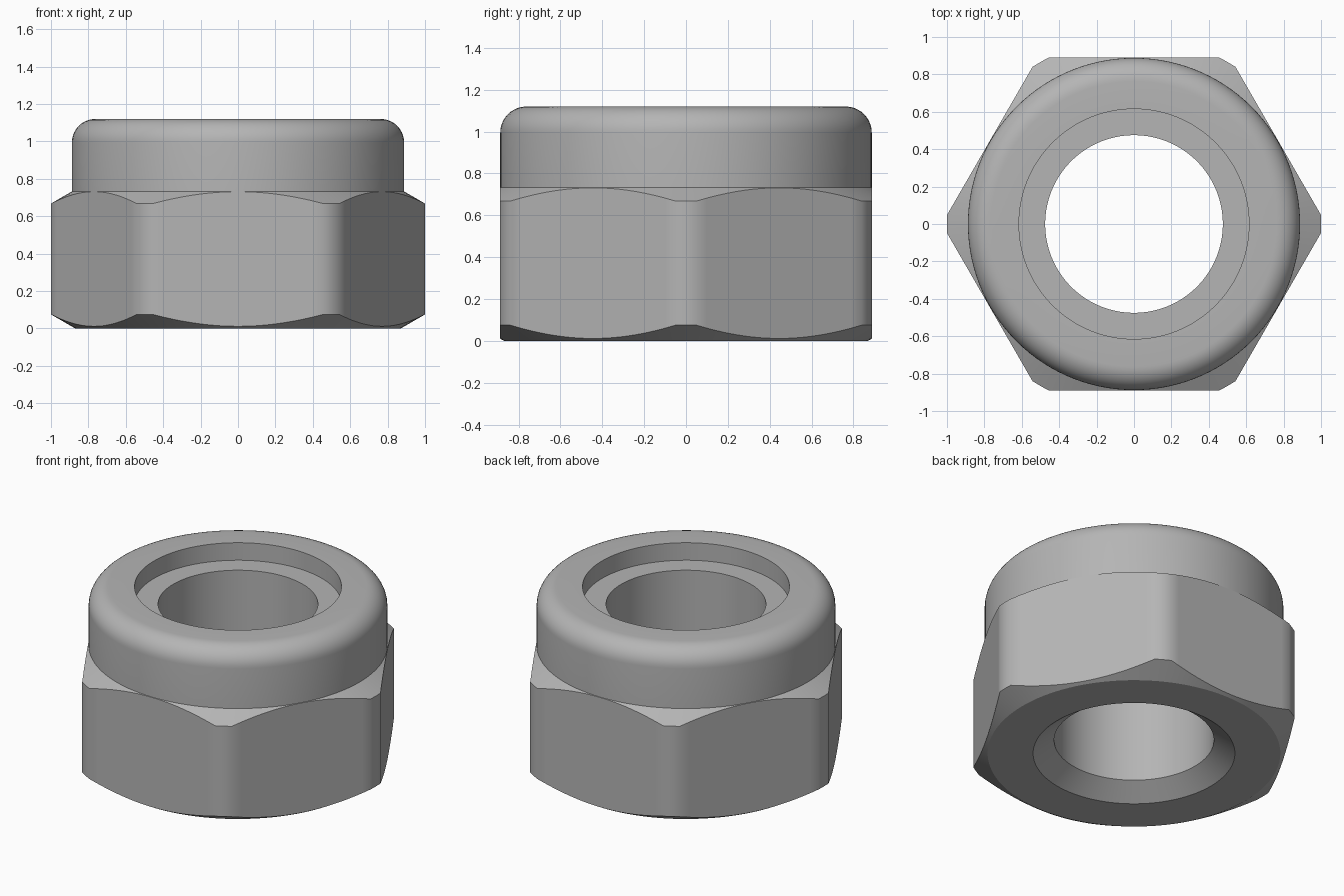
import bpy
import bmesh
from math import sin, cos, acos, pi, radians, degrees, tan

cube = bpy.data.objects.get("Cube")
if cube:
    bpy.data.objects.remove(cube, do_unlink=True)

FLAT = 0.89      # centre to flat
CORNER = 1.0     # radius that rounds off the corners
BORE = 0.475
RECESS = 0.615
COLLAR = 0.888
TOP = 1.12
FILLET = 0.125
SLOPE = tan(radians(30))

steel = bpy.data.materials.new("grey_steel")
steel.use_nodes = True
grey = (0.46, 0.46, 0.46, 1)
steel.diffuse_color = grey
steel.node_tree.nodes["Principled BSDF"].inputs["Base Color"].default_value = grey

# Angles that follow the rounded corners and then step along each flat
half = 30 - degrees(acos(FLAT / CORNER))
STEPS = 18
sector = [-half, 0] + [half + (60 - 2 * half) * i / STEPS for i in range(STEPS)]
ANGLES = [radians(60 * s + a) for s in range(6) for a in sector]


def hex_radius(a):
    off = (a % (pi / 3)) - pi / 6
    return min(CORNER, FLAT / cos(off))


def revolve(name, profile):
    """Sweep a closed profile of functions angle -> (radius, height)."""
    bm = bmesh.new()
    rings = []
    for point in profile:
        ring = []
        for a in ANGLES:
            r, z = point(a)
            ring.append(bm.verts.new((r * cos(a), r * sin(a), z)))
        rings.append(ring)
    n = len(ANGLES)
    for k, lower in enumerate(rings):
        upper = rings[(k + 1) % len(rings)]
        for i in range(n):
            j = (i + 1) % n
            bm.faces.new((lower[i], lower[j], upper[j], upper[i]))
    bmesh.ops.recalc_face_normals(bm, faces=bm.faces)
    mesh = bpy.data.meshes.new(name)
    bm.to_mesh(mesh)
    bm.free()
    mesh.materials.append(steel)
    obj = bpy.data.objects.new(name, mesh)
    bpy.context.collection.objects.link(obj)
    bpy.ops.object.select_all(action='DESELECT')
    obj.select_set(True)
    bpy.context.view_layer.objects.active = obj
    bpy.ops.object.shade_smooth_by_angle(angle=radians(29))
    return obj


def circle(r, z):
    return lambda a: (r, z)


def bottom_edge(a):
    r = hex_radius(a)
    return r, 0.075 - (CORNER - r) * SLOPE


def top_edge(a):
    r = hex_radius(a)
    return r, 0.668 + (CORNER - r) * SLOPE


# Hexagonal body: countersink, base, chamfered sides
revolve("hex_body", [
    circle(BORE, 0.09),
    circle(0.6, 0),
    circle(CORNER - 0.075 / SLOPE, 0),
    bottom_edge,
    top_edge,
    circle(0.86, 0.668 + (CORNER - 0.86) * SLOPE),
])

# Round collar with filleted rim, recess and through bore
rim = [circle(COLLAR - FILLET + FILLET * sin(t), TOP - FILLET + FILLET * cos(t))
       for t in (radians(90 * i / 10) for i in range(11))]
revolve("locking_collar", [
    circle(BORE, 0.09),
    circle(BORE, 1.005),
    circle(RECESS, 1.005),
    circle(RECESS, TOP),
    *rim,
    circle(COLLAR, 0.7),
])
